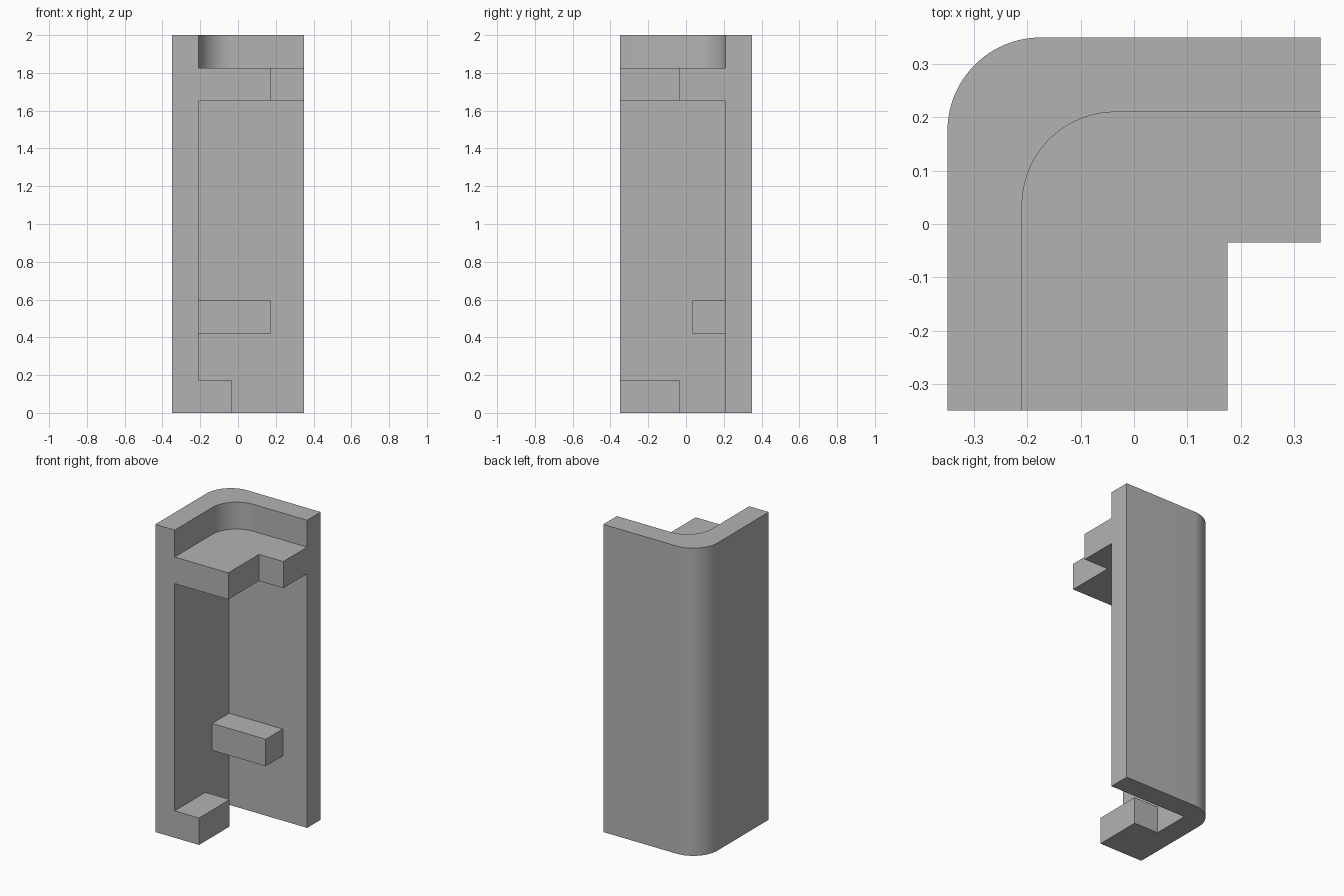
import bpy
import bmesh
from math import cos, sin, pi

cube = bpy.data.objects.get("Cube")
if cube:
    bpy.data.objects.remove(cube, do_unlink=True)

HALF, HEIGHT = 0.35, 2.0
INNER = 0.21          # inner wall faces
RADIUS = 0.175        # corner radius, also the size of the blocks
LIP = -0.035          # edge of the shelf notch and foot

grey = bpy.data.materials.new("plain grey")
grey.use_nodes = True
grey.diffuse_color = (0.45, 0.45, 0.45, 1)
grey.node_tree.nodes["Principled BSDF"].inputs["Base Color"].default_value = grey.diffuse_color


def prism(name, outline, z0, z1):
    """Extrude a closed xy outline from z0 to z1."""
    bm = bmesh.new()
    face = bm.faces.new([bm.verts.new((x, y, z0)) for x, y in outline])
    top = bmesh.ops.extrude_face_region(bm, geom=[face])["geom"]
    verts = [v for v in top if isinstance(v, bmesh.types.BMVert)]
    bmesh.ops.translate(bm, verts=verts, vec=(0, 0, z1 - z0))
    bmesh.ops.recalc_face_normals(bm, faces=bm.faces)
    mesh = bpy.data.meshes.new(name)
    bm.to_mesh(mesh)
    bm.free()
    mesh.materials.append(grey)
    obj = bpy.data.objects.new(name, mesh)
    bpy.context.collection.objects.link(obj)
    return obj


def corner_arc(x, y, steps=24):
    """Round the back right corner at (x, y), from the side to the back."""
    cx, cy = x + RADIUS, y - RADIUS
    angles = [pi - pi / 2 * i / steps for i in range(steps + 1)]
    return [(cx + RADIUS * cos(a), cy + RADIUS * sin(a)) for a in angles]


def box(x0, x1, y0, y1):
    return [(x0, y0), (x1, y0), (x1, y1), (x0, y1)]


# Two walls with a rounded outer corner and a sharp inner corner
corner_cover = prism(
    "corner_cover",
    [(-HALF, -HALF)] + corner_arc(-HALF, HALF)
    + [(HALF, HALF), (HALF, INNER), (-INNER, INNER), (-INNER, -HALF)],
    0, HEIGHT)

# Rounded rim corner, notched shelf, peg and foot; hidden sides sink into the walls
sunk = INNER + 0.06
parts = [
    prism("rim_fillet", corner_arc(-INNER, INNER) + [(-INNER, sunk - 0.02), (-sunk + 0.02, sunk - 0.02),
                                                     (-sunk + 0.02, INNER - RADIUS)], 1.74, HEIGHT),
    prism("shelf", [(-sunk, -HALF), (RADIUS, -HALF), (RADIUS, LIP),
                    (HALF, LIP), (HALF, sunk), (-sunk, sunk)], 1.652, 1.825),
    prism("peg", box(-sunk, RADIUS, INNER - RADIUS, sunk), 0.421, 0.596),
    prism("foot", box(-sunk, LIP, -HALF, LIP), 0, 0.175),
]

# Merge the parts into one solid
bpy.context.view_layer.objects.active = corner_cover
for part in parts:
    mod = corner_cover.modifiers.new("union", "BOOLEAN")
    mod.operation = "UNION"
    mod.solver = "EXACT"
    mod.object = part
    bpy.ops.object.modifier_apply(modifier=mod.name)
    bpy.data.objects.remove(part, do_unlink=True)

# Smooth the round corners, keep the other edges sharp
bpy.ops.object.select_all(action="DESELECT")
corner_cover.select_set(True)
bpy.ops.object.shade_smooth_by_angle(angle=pi / 6)
